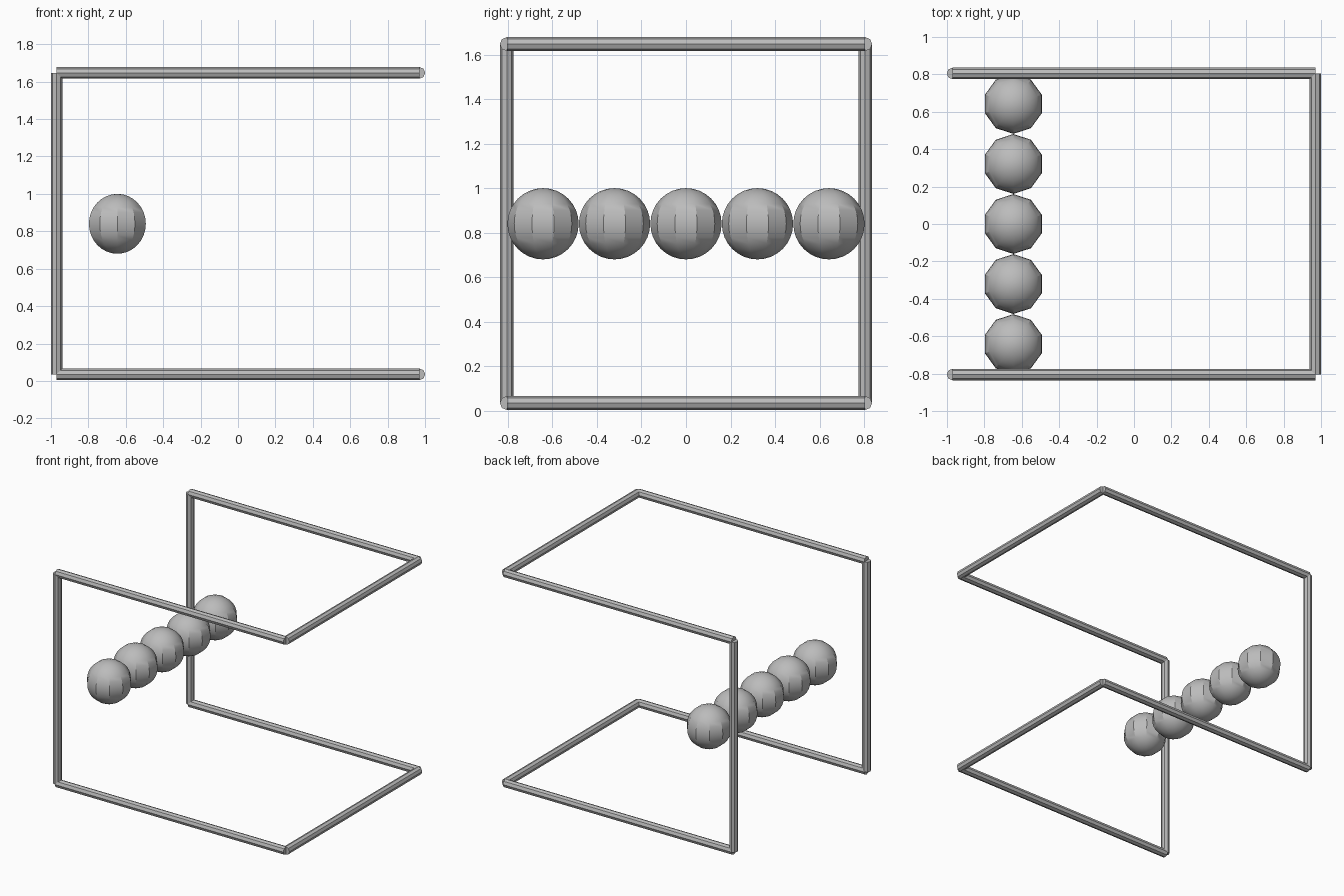
import bpy
import math
from mathutils import Vector

cube = bpy.data.objects.get("Cube")
if cube:
    bpy.data.objects.remove(cube, do_unlink=True)

grey = bpy.data.materials.new("plain_grey")
grey.use_nodes = True
colour = (0.5, 0.5, 0.5, 1)
grey.diffuse_color = colour
grey.node_tree.nodes["Principled BSDF"].inputs["Base Color"].default_value = colour

X, Y, LOW, HIGH = 0.97, 0.805, 0.035, 1.647
BAR_RADIUS = 0.031
BALL_RADIUS = 0.16


def finish(name):
    ob = bpy.context.object
    ob.name = name
    ob.data.materials.append(grey)
    bpy.ops.object.shade_smooth_by_angle(angle=math.radians(30))


def bar(name, start, end):
    a, b = Vector(start), Vector(end)
    bpy.ops.mesh.primitive_cylinder_add(
        vertices=8, radius=BAR_RADIUS, depth=(b - a).length, location=(a + b) / 2,
        rotation=(b - a).to_track_quat('Z', 'Y').to_euler())
    finish(name)


# Bent wire frame: two open rectangles joined by upright posts
for level, z in (("lower", LOW), ("upper", HIGH)):
    for side, y in (("front", -Y), ("back", Y)):
        bar(f"{level}_{side}_rail", (-X, y, z), (X, y, z))
    bar(f"{level}_cross_bar", (X, -Y, z), (X, Y, z))
for side, y in (("front", -Y), ("back", Y)):
    bar(f"{side}_post", (-X, y, LOW), (-X, y, HIGH))

# Row of balls
for i in range(5):
    bpy.ops.mesh.primitive_uv_sphere_add(
        segments=10, ring_count=16, radius=BALL_RADIUS,
        location=(-0.645, (i - 2) * 0.321, 0.84))
    finish(f"ball_{i + 1}")
